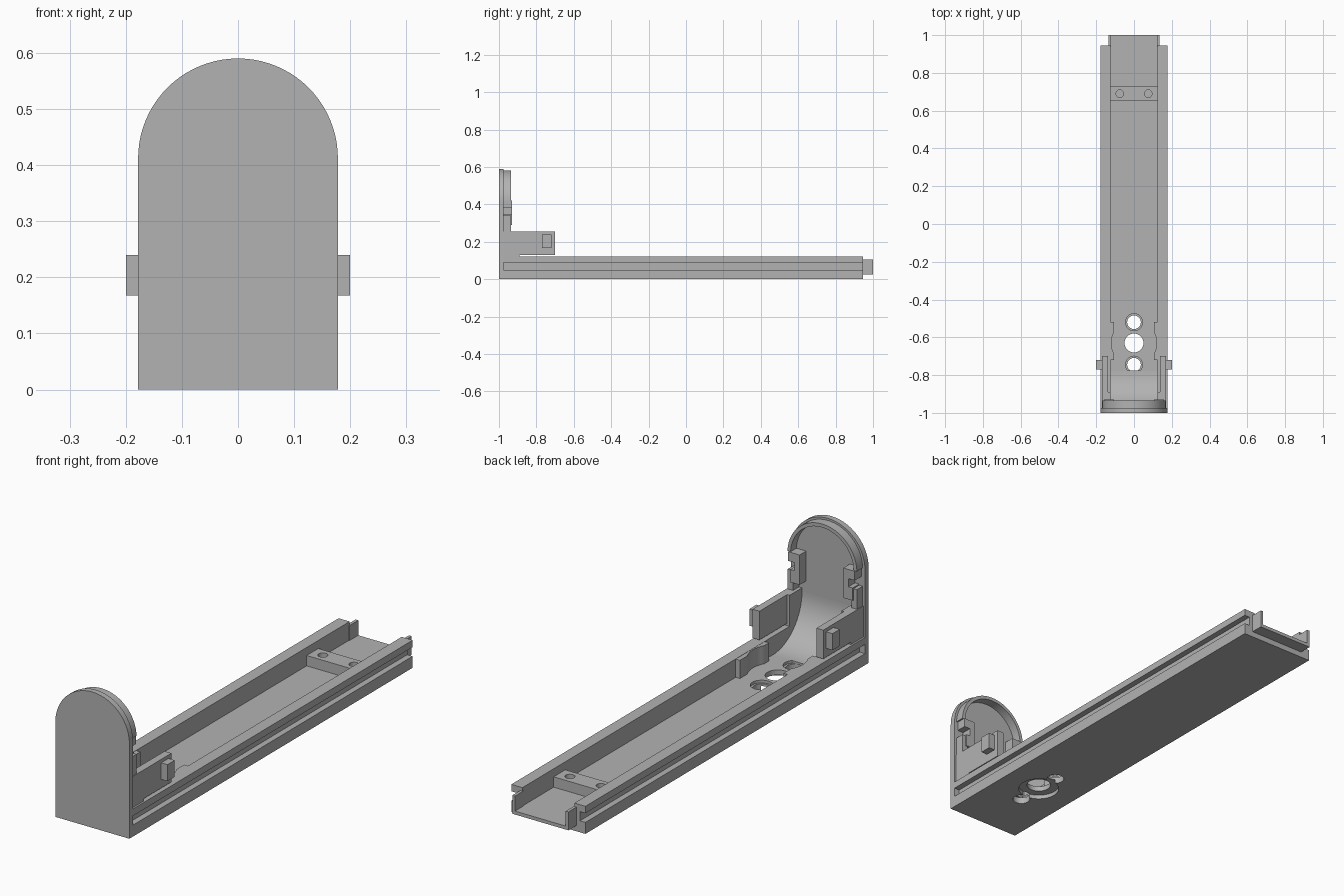
import bpy, bmesh, math

if "Cube" in bpy.data.objects:
    bpy.data.objects.remove(bpy.data.objects["Cube"], do_unlink=True)

grey = bpy.data.materials.new("plain_grey")
grey.use_nodes = True
COLOUR = (0.45, 0.45, 0.45, 1)
grey.diffuse_color = COLOUR
grey.node_tree.nodes["Principled BSDF"].inputs["Base Color"].default_value = COLOUR


def prism(name, pts, axis, a, b):
    """Extrude a 2D outline along one axis from a to b."""
    place = {"x": lambda p, t: (t, p[0], p[1]),
             "y": lambda p, t: (p[0], t, p[1]),
             "z": lambda p, t: (p[0], p[1], t)}[axis]
    bm = bmesh.new()
    face = bm.faces.new([bm.verts.new(place(p, a)) for p in pts])
    out = bmesh.ops.extrude_face_region(bm, geom=[face])
    for v in out["geom"]:
        if isinstance(v, bmesh.types.BMVert):
            v.co["xyz".index(axis)] = b
    bmesh.ops.recalc_face_normals(bm, faces=bm.faces)
    mesh = bpy.data.meshes.new(name)
    bm.to_mesh(mesh)
    bm.free()
    mesh.materials.append(grey)
    ob = bpy.data.objects.new(name, mesh)
    bpy.context.scene.collection.objects.link(ob)
    return ob


def box(name, x0, x1, y0, y1, z0, z1):
    return prism(name, [(x0, y0), (x1, y0), (x1, y1), (x0, y1)], "z", z0, z1)


def arc(cx, cy, r, start, end, n=40):
    return [(cx + r * math.cos(math.radians(start + (end - start) * i / n)),
             cy + r * math.sin(math.radians(start + (end - start) * i / n)))
            for i in range(n + 1)]


def disc(name, x, y, r, z0, z1):
    return prism(name, arc(x, y, r, 0, 360, 48)[:-1], "z", z0, z1)


def smooth(ob):
    bpy.ops.object.select_all(action="DESELECT")
    ob.select_set(True)
    bpy.context.view_layer.objects.active = ob
    bpy.ops.object.shade_smooth_by_angle(angle=math.radians(30))


def cut(ob, cutters):
    """Subtract helper solids and remove them."""
    bpy.context.view_layer.objects.active = ob
    for c in cutters:
        c.hide_render = True
        mod = ob.modifiers.new("cut", "BOOLEAN")
        mod.operation, mod.solver, mod.object = "DIFFERENCE", "EXACT", c
        bpy.ops.object.modifier_apply(modifier=mod.name)
        bpy.data.objects.remove(c, do_unlink=True)
    smooth(ob)


W, FLOOR, TOP = 0.178, 0.04, 0.12
FRONT, BACK = -0.975, 0.945

# Channel rail with a groove along each side
half = [(0.125, FLOOR), (0.125, TOP), (W, TOP), (W, 0.09),
        (0.152, 0.09), (0.152, 0.05), (W, 0.05), (W, 0)]
outline = half + [(-x, z) for x, z in reversed(half)]
rail = prism("channel_rail", outline, "y", FRONT, BACK)
holes = [disc("hole_cutter", 0, -0.63, 0.05, -0.1, 0.1),
         disc("counterbore_cutter", 0, -0.63, 0.085, -0.1, 0.018)]
for y in (-0.52, -0.745):
    holes += [disc("screw_cutter", 0, y, 0.036, -0.1, 0.1),
              disc("screw_seat_cutter", 0, y, 0.045, 0.028, 0.1)]
cut(rail, holes)

# Joining tongue at the back end
lip = [(0.122, FLOOR), (0.122, 0.105), (0.135, 0.105), (0.135, 0.025)]
prism("end_tongue", lip + [(-x, z) for x, z in reversed(lip)], "y", BACK - 0.005, 1.0)

# Cross block with two screw holes
block = box("cross_block", -0.126, 0.126, 0.65, 0.73, FLOOR - 0.005, 0.085)
cut(block, [disc("block_cutter", x, 0.69, 0.02, 0.045, 0.2) for x in (-0.075, 0.075)])

# Arched front plate
smooth(prism("front_plate", [(-W, 0), (W, 0)] + arc(0, 0.412, W, 0, 180), "y", -1.0, FRONT))

# Raised rim around the arch
ring = ([(0.167, 0.42)] + arc(0, 0.414, 0.167, 2.1, 177.9)
        + [(-0.167, 0.42), (-0.152, 0.42)] + arc(0, 0.414, 0.152, 177.7, 2.3) + [(0.152, 0.42)])
smooth(prism("arch_rim", ring[1:-1], "y", FRONT - 0.002, -0.935))

# Curved ramp from the floor up to the front plate
ramp = arc(-0.775, FLOOR + 0.2, 0.2, 180, 270, 24) + [(-0.775, 0.03), (-0.98, 0.03), (-0.98, 0.24)]
smooth(prism("curved_ramp", ramp, "x", -0.138, 0.138))

for s, side in ((1, "left"), (-1, "right")):
    def sbox(name, x0, x1, *rest):
        return box(side + "_" + name, *sorted((s * x0, s * x1)), *rest)

    # Thickened wall with a round relief
    pad = sbox("wall_pad", 0.105, 0.13, -0.72, -0.52, FLOOR - 0.005, TOP - 0.001)
    cut(pad, [disc("relief_cutter", 0, -0.63, 0.12, 0, 0.2)])

    # Springy side panel, held at the front and slotted below
    panel = [(-0.98, 0.115), (-0.89, 0.115), (-0.89, 0.13), (-0.70, 0.13),
             (-0.70, 0.255), (-0.98, 0.255)]
    prism(side + "_side_panel", panel, "x", s * 0.137, s * 0.17)
    sbox("panel_root", 0.125, 0.14, -0.98, -0.89, 0.04, 0.255)
    sbox("latch_tab", 0.165, 0.2, -0.77, -0.72, 0.168, 0.24)

    # Rim leg and hooked clip behind the front plate
    sbox("rim_leg", 0.14, 0.167, -0.98, -0.935, 0.25, 0.34)
    hook = [(0.105, 0.29), (0.15, 0.29), (0.15, 0.345), (0.13, 0.345),
            (0.13, 0.38), (0.16, 0.38), (0.16, 0.42), (0.105, 0.42)]
    prism(side + "_hook_clip", [(s * x, z) for x, z in hook], "y", -0.98, -0.93)
